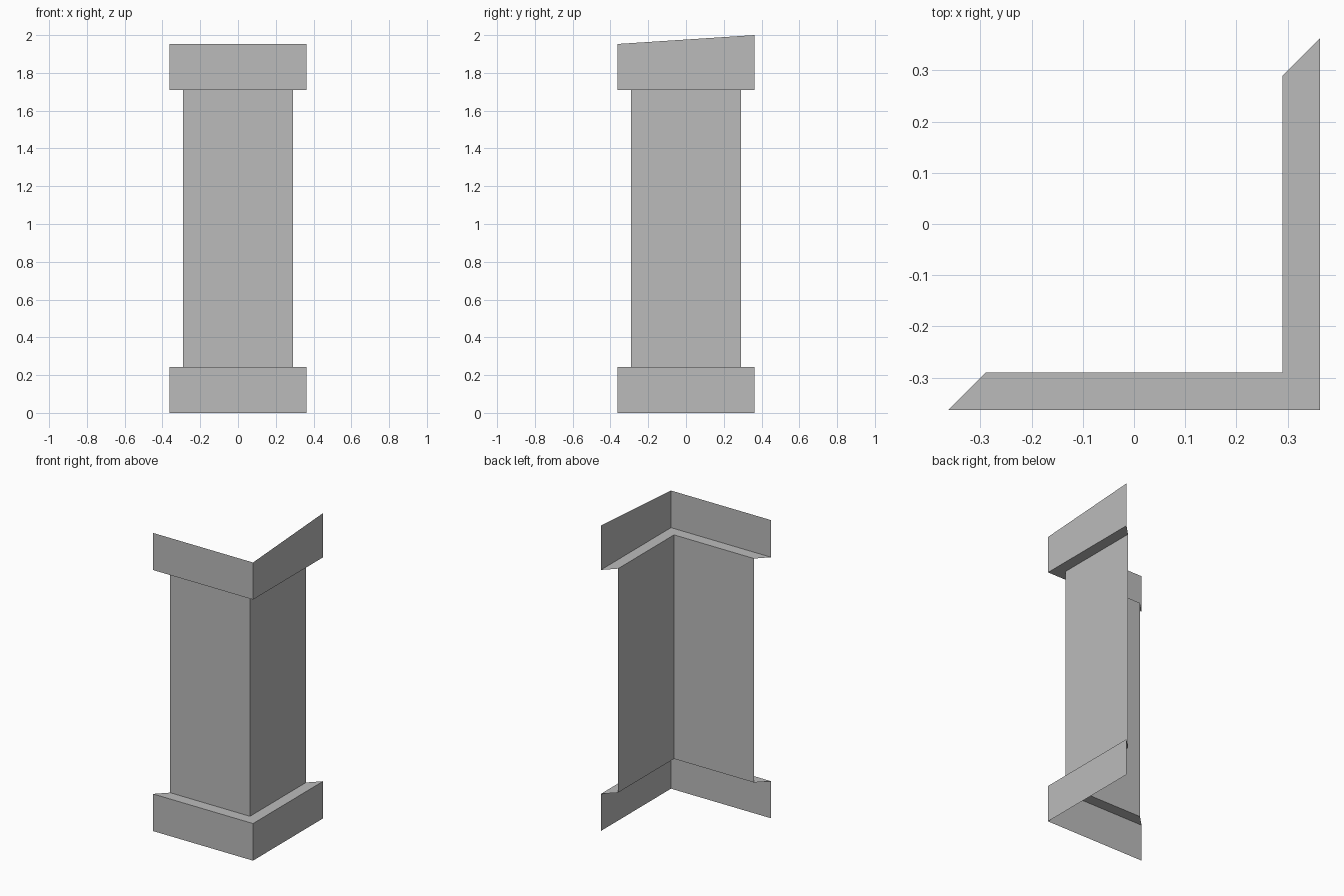
import bpy

if "Cube" in bpy.data.objects:
    bpy.data.objects.remove(bpy.data.objects["Cube"])

OUTER, INNER = 0.363, 0.29      # half widths of the bands and the shaft
BASE_TOP, CAP_BOTTOM = 0.243, 1.71
CAP_TOP, CAP_PEAK = 1.953, 2.0  # the cap's rim rises towards the back

stone = bpy.data.materials.new("grey_stone")
stone.diffuse_color = (0.5, 0.5, 0.5, 1)
stone.use_nodes = True
stone.node_tree.nodes["Principled BSDF"].inputs["Base Color"].default_value = stone.diffuse_color


def corner(r, z, z_back=None):
    """L-shaped path: front left, front right corner, back right."""
    return [(-r, -r, z), (r, -r, z), (r, r, z if z_back is None else z_back)]


def corner_sheet(name, rows):
    """Join stacked L-shaped paths into an open two-sided corner."""
    verts = [v for row in rows for v in row]
    faces = [(3 * i + j, 3 * i + j + 1, 3 * i + j + 4, 3 * i + j + 3)
             for i in range(len(rows) - 1) for j in range(2)]
    mesh = bpy.data.meshes.new(name)
    mesh.from_pydata(verts, [], faces)
    mesh.materials.append(stone)
    obj = bpy.data.objects.new(name, mesh)
    bpy.context.collection.objects.link(obj)


# Plinth with its mitred upper ledge
corner_sheet("plinth", [corner(OUTER, 0), corner(OUTER, BASE_TOP), corner(INNER, BASE_TOP)])

# Plain shaft walls
corner_sheet("shaft", [corner(INNER, BASE_TOP), corner(INNER, CAP_BOTTOM)])

# Capital with its mitred underside and sloped rim
corner_sheet("capital", [corner(INNER, CAP_BOTTOM), corner(OUTER, CAP_BOTTOM),
                         corner(OUTER, CAP_TOP, CAP_PEAK)])
